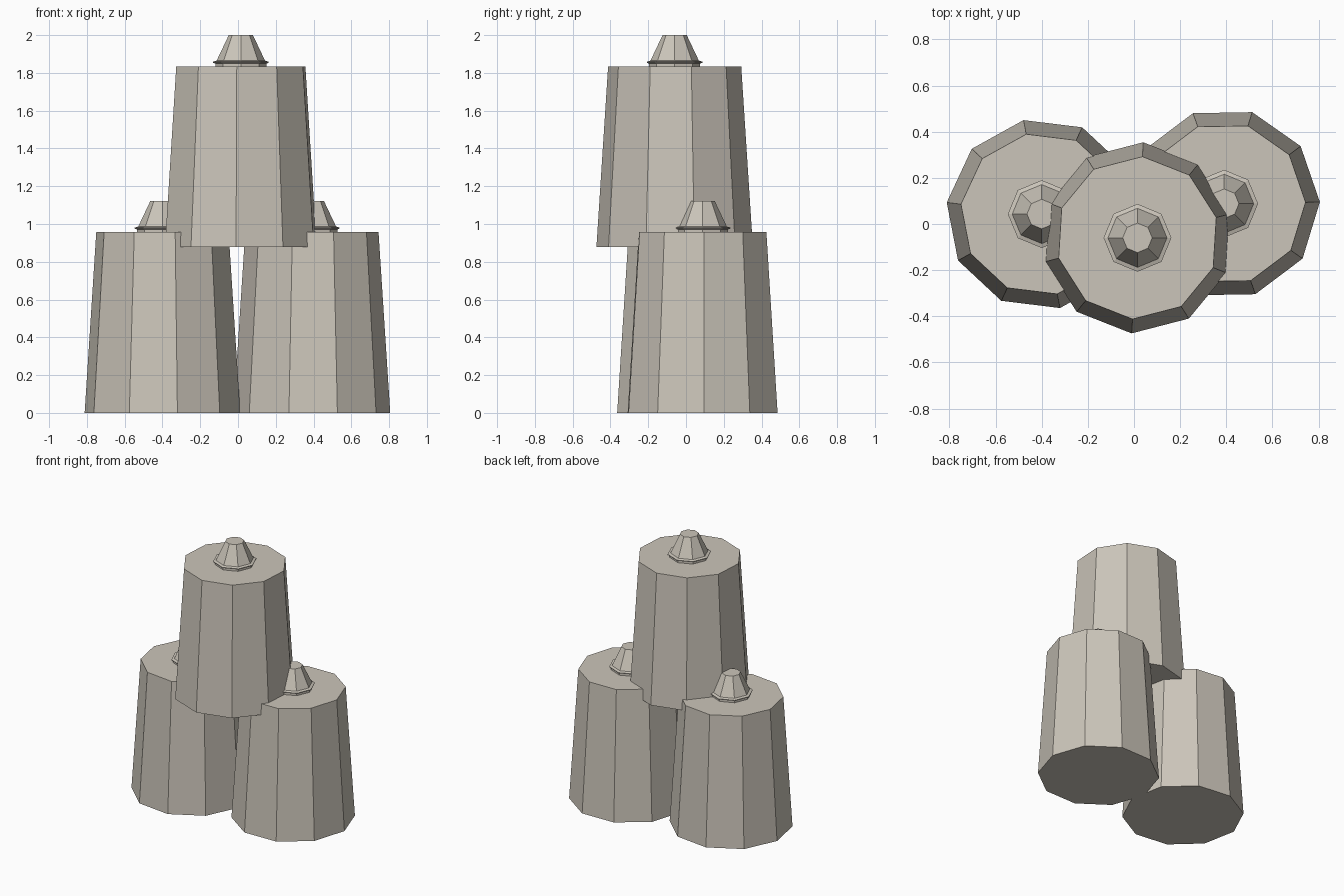
import bpy, math

if "Cube" in bpy.data.objects:
    bpy.data.objects.remove(bpy.data.objects["Cube"])

mat = bpy.data.materials.new("warm_grey")
mat.diffuse_color = (0.60, 0.56, 0.49, 1)
mat.use_nodes = True
mat.node_tree.nodes["Principled BSDF"].inputs["Base Color"].default_value = mat.diffuse_color


def lathe(name, profile, sides, angle, loc):
    """Closed flat-shaded solid turned from (radius, height) pairs."""
    verts = [(r * math.cos(angle + math.tau * i / sides),
              r * math.sin(angle + math.tau * i / sides), z)
             for r, z in profile for i in range(sides)]
    faces = [(k * sides + i, k * sides + (i + 1) % sides,
              (k + 1) * sides + (i + 1) % sides, (k + 1) * sides + i)
             for k in range(len(profile) - 1) for i in range(sides)]
    faces.append(tuple(reversed(range(sides))))
    faces.append(tuple(range(len(verts) - sides, len(verts))))
    mesh = bpy.data.meshes.new(name)
    mesh.from_pydata(verts, [], faces)
    mesh.materials.append(mat)
    obj = bpy.data.objects.new(name, mesh)
    obj.location = loc
    bpy.context.collection.objects.link(obj)


# Tapered ten-sided body, and eight-sided spout with an undercut rim
BODY = [(0.415, 0), (0.353, 0.957)]
SPOUT = [(0.135, 0), (0.135, 0.014), (0.147, 0.019), (0.147, 0.024),
         (0.128, 0.030), (0.064, 0.165)]

# Two canisters on the ground, one stacked on top: x, y, z, turn in degrees
for label, x, y, z, turn in (("left", -0.40, 0.043, 0, 29),
                             ("right", 0.391, 0.088, 0, 1),
                             ("top", 0.015, -0.06, 0.878, 14.5)):
    lathe(label + "_canister_body", BODY, 10, math.radians(turn), (x, y, z))
    lathe(label + "_canister_spout", SPOUT, 8, 0, (x, y, z + 0.957))
